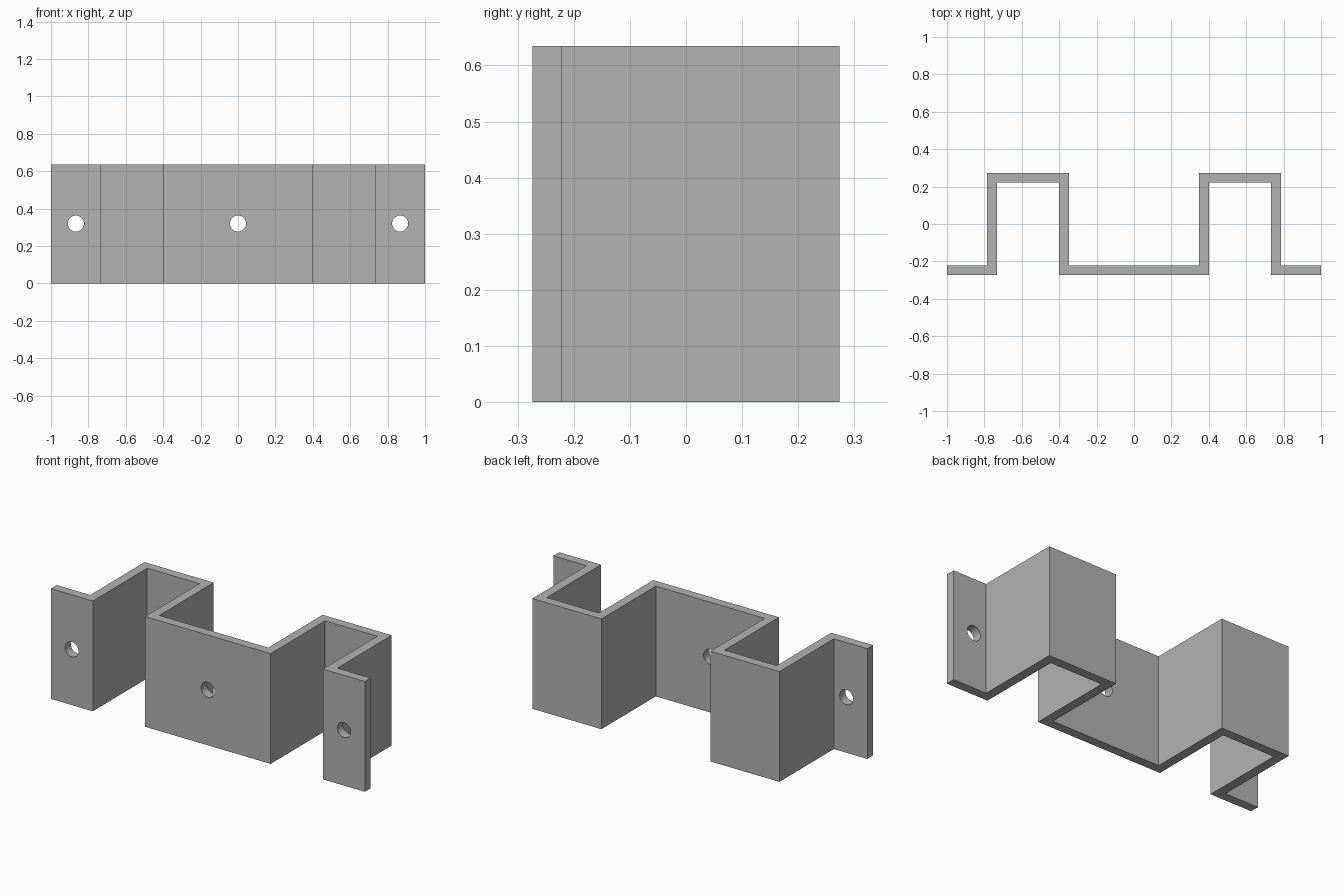
import bpy
import bmesh
import math

cube = bpy.data.objects.get("Cube")
if cube:
    bpy.data.objects.remove(cube, do_unlink=True)

HEIGHT, WALL, FRONT, BACK = 0.635, 0.053, -0.274, 0.274
HOLE_RADIUS = 0.043

steel = bpy.data.materials.new("plain grey")
steel.use_nodes = True
grey = (0.45, 0.45, 0.45, 1)
steel.diffuse_color = grey
steel.node_tree.nodes["Principled BSDF"].inputs["Base Color"].default_value = grey


def add_object(name, bm):
    bmesh.ops.recalc_face_normals(bm, faces=bm.faces)
    mesh = bpy.data.meshes.new(name)
    bm.to_mesh(mesh)
    bm.free()
    mesh.materials.append(steel)
    obj = bpy.data.objects.new(name, mesh)
    bpy.context.collection.objects.link(obj)
    return obj


# Folded strip: right half of the outline, mirrored, then extruded upward
front_side = [(0.4, FRONT), (0.4, BACK - WALL), (0.733, BACK - WALL),
              (0.733, FRONT), (1, FRONT)]
back_side = [(1, FRONT + WALL), (0.787, FRONT + WALL), (0.787, BACK),
             (0.347, BACK), (0.347, FRONT + WALL)]
half = front_side + back_side
outline = half + [(-x, y) for x, y in reversed(half)]
bm = bmesh.new()
face = bm.faces.new([bm.verts.new((x, y, 0)) for x, y in outline])
extruded = bmesh.ops.extrude_face_region(bm, geom=[face], use_keep_orig=True)
top = [v for v in extruded["geom"] if isinstance(v, bmesh.types.BMVert)]
bmesh.ops.translate(bm, verts=top, vec=(0, 0, HEIGHT))
bracket = add_object("bracket", bm)

# Screw holes through the three front plates
for name, x in (("left", 0.867), ("middle", 0), ("right", -0.867)):
    bm = bmesh.new()
    bmesh.ops.create_cone(bm, cap_ends=True, segments=32, radius1=HOLE_RADIUS,
                          radius2=HOLE_RADIUS, depth=WALL * 4)
    cutter = add_object(name + "_hole_cutter", bm)
    cutter.location = (x, FRONT + WALL / 2, 0.32)
    cutter.rotation_euler.x = math.pi / 2
    cutter.hide_render = True
    cutter.hide_set(True)
    cut = bracket.modifiers.new(name + " hole", "BOOLEAN")
    cut.operation = "DIFFERENCE"
    cut.solver = "EXACT"
    cut.object = cutter

# Smooth hole walls, crisp folds
bpy.ops.object.select_all(action="DESELECT")
bpy.context.view_layer.objects.active = bracket
bracket.select_set(True)
bpy.ops.object.convert(target="MESH")
bpy.ops.object.shade_smooth_by_angle(angle=math.radians(30))
